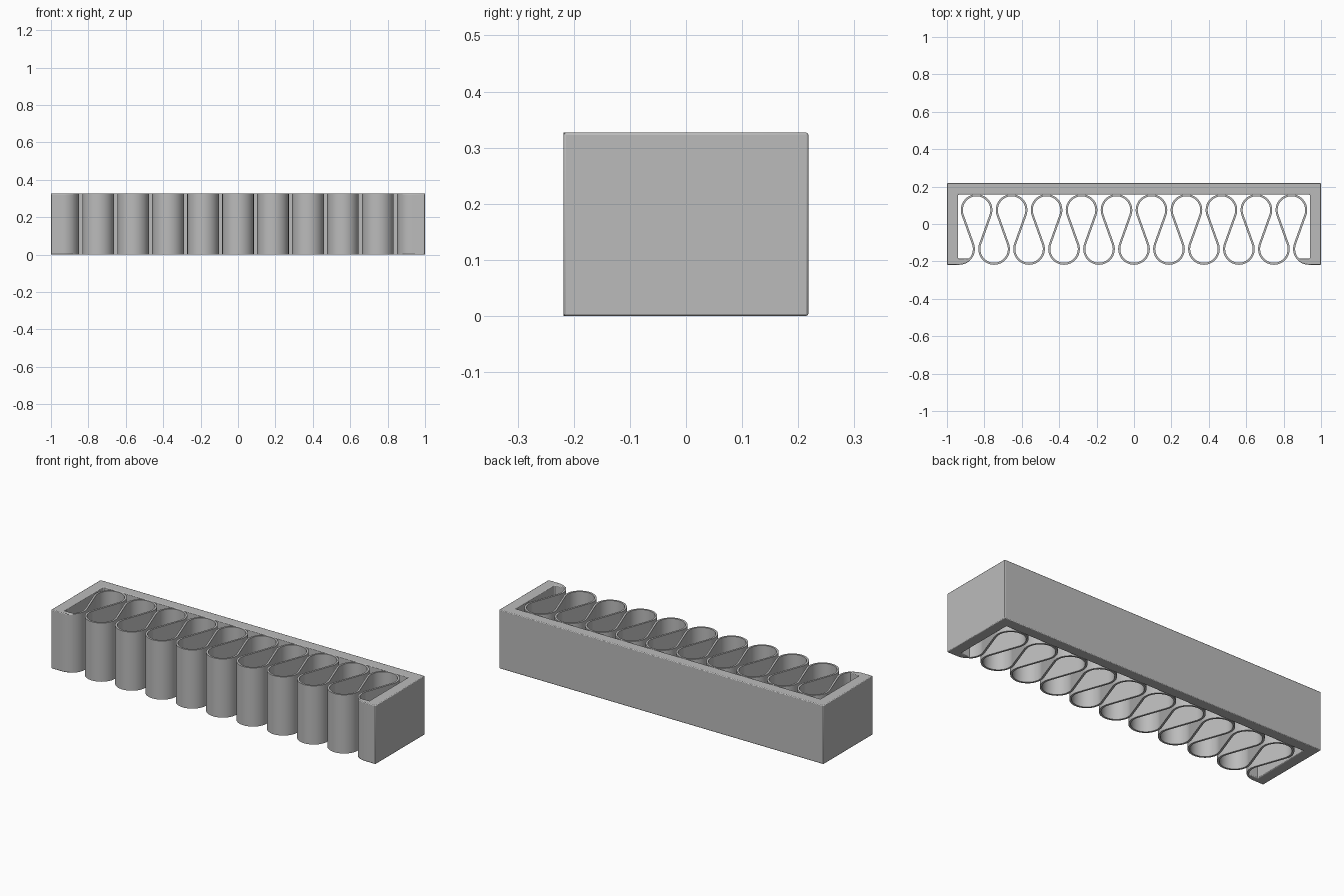
import bpy
import bmesh
from math import asin, atan2, cos, sin, hypot, pi, radians
from mathutils import Vector

cube = bpy.data.objects.get("Cube")
if cube:
    bpy.data.objects.remove(cube, do_unlink=True)

HEIGHT = 0.327
HALF_DEPTH = 0.218          # frame front and back
WALL_X, WALL_Y = 0.94, 0.158  # inner faces of the frame
PITCH = 0.187               # spacing of neighbouring folds
THICK = 0.011               # strip thickness
R = 0.079                   # strip centreline radius
R_OUT, R_IN = R + THICK / 2, R - THICK / 2
BACK_Y = WALL_Y - R_OUT + 0.001
FRONT_Y = -HALF_DEPTH + R_OUT
END_X = 5 * PITCH           # centre of the half folds at both ends
HOOK = radians(-45)         # where the frame hooks hand over to the strip

grey = bpy.data.materials.new("warm_free_grey")
grey.name = "plain_grey"
grey.use_nodes = True
colour = (0.5, 0.5, 0.5, 1)
grey.diffuse_color = colour
grey.node_tree.nodes["Principled BSDF"].inputs["Base Color"].default_value = colour


def arc(cx, cy, radius, start, end, steps):
    """Points along an arc, both ends included."""
    angles = [start + (end - start) * i / steps for i in range(steps + 1)]
    return [Vector((cx + radius * cos(a), cy + radius * sin(a))) for a in angles]


def extrude_faces(name, points, faces):
    """Raise flat faces to the full height and smooth the curved sides."""
    bm = bmesh.new()
    verts = [bm.verts.new((p.x, p.y, 0)) for p in points]
    flat = [bm.faces.new([verts[i] for i in f]) for f in faces]
    raised = bmesh.ops.extrude_face_region(bm, geom=flat, use_keep_orig=True)
    top = [g for g in raised["geom"] if isinstance(g, bmesh.types.BMVert)]
    bmesh.ops.translate(bm, verts=top, vec=(0, 0, HEIGHT))
    bmesh.ops.recalc_face_normals(bm, faces=bm.faces)
    mesh = bpy.data.meshes.new(name)
    bm.to_mesh(mesh)
    bm.free()
    mesh.materials.append(grey)
    obj = bpy.data.objects.new(name, mesh)
    bpy.context.collection.objects.link(obj)
    bpy.ops.object.select_all(action='DESELECT')
    obj.select_set(True)
    bpy.context.view_layer.objects.active = obj
    bpy.ops.object.shade_smooth_by_angle(angle=radians(35))
    return obj


# Frame: a U-shaped wall whose front ends curl inward as hooks
left_half = [Vector((-WALL_X, WALL_Y)),
             Vector((-WALL_X, FRONT_Y + R_IN * sin(HOOK)))]
left_half += arc(-END_X, FRONT_Y, R_IN, HOOK, HOOK, 1)[:1]
left_half += arc(-END_X, FRONT_Y, R_OUT, HOOK, -pi / 2, 8)
left_half += [Vector((-1, -HALF_DEPTH)), Vector((-1, HALF_DEPTH))]
outline = left_half + [Vector((-p.x, p.y)) for p in reversed(left_half)]
frame = extrude_faces("frame", outline, [range(len(outline))])
bevel = frame.modifiers.new("soft_edges", 'BEVEL')
bevel.width = 0.004
bevel.segments = 2
bevel.limit_method = 'ANGLE'
bevel.angle_limit = radians(40)

# Folded strip: alternating loops joined by their inner tangents
rise = BACK_Y - FRONT_Y
lean = atan2(rise, PITCH / 2)
# angle on a front loop where the strip leaves toward the next back loop
leave = lean - pi / 2 + asin(2 * R / hypot(PITCH / 2, rise))
path = []
for i in range(21):
    x = -END_X + i * PITCH / 2
    if i % 2:
        path += arc(x, BACK_Y, R, pi + leave, -leave, 32)
    else:
        start = HOOK - 0.06 if i == 0 else pi - leave
        end = pi - HOOK + 0.06 if i == 20 else 2 * pi + leave
        if i == 0:
            end = leave
        if i == 20:
            end = pi - HOOK + 0.06
        path += arc(x, FRONT_Y, R, start, end, 32 if 0 < i < 20 else 10)

sides = []
for i, p in enumerate(path):
    along = (path[min(i + 1, len(path) - 1)] - path[max(i - 1, 0)]).normalized()
    across = Vector((-along.y, along.x)) * THICK / 2
    sides += [p - across, p + across]
quads = [(2 * i, 2 * i + 2, 2 * i + 3, 2 * i + 1) for i in range(len(path) - 1)]
extrude_faces("folded_strip", sides, quads)
